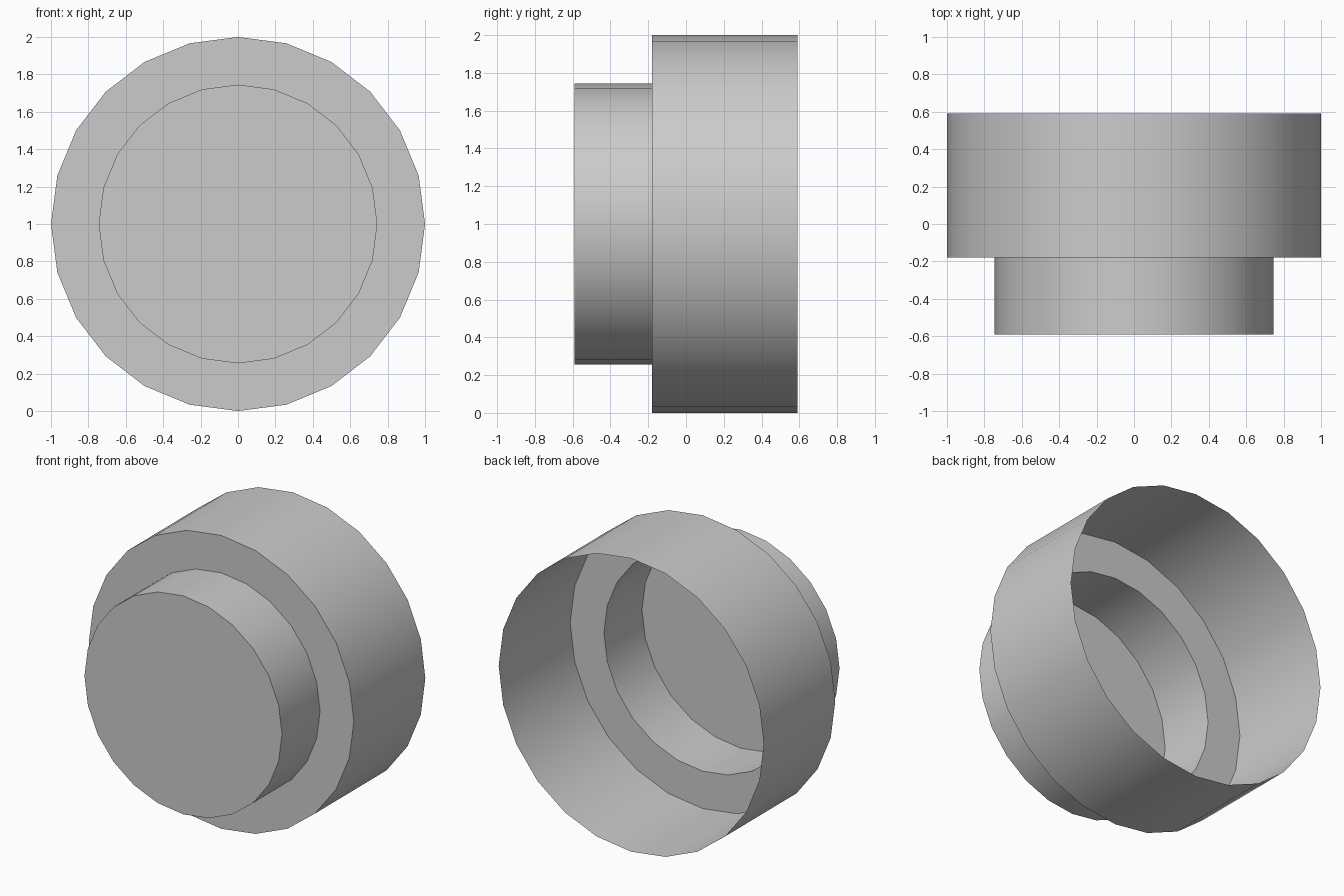
import bpy
import bmesh
from math import radians, sin, cos, tau

if "Cube" in bpy.data.objects:
    bpy.data.objects.remove(bpy.data.objects["Cube"], do_unlink=True)

SIDES = 24
FRONT, STEP, BACK = -0.59, -0.18, 0.59
CAP_RADIUS, BODY_RADIUS = 0.745, 1.0

grey = bpy.data.materials.new("light_grey")
grey.use_nodes = True
colour = (0.6, 0.6, 0.6, 1)
grey.diffuse_color = colour
grey.node_tree.nodes["Principled BSDF"].inputs["Base Color"].default_value = colour


def ring(bm, radius, y):
    """Circle of vertices around the front-to-back axis."""
    angles = [tau * i / SIDES for i in range(SIDES)]
    return [bm.verts.new((radius * sin(a), y, 1 + radius * cos(a))) for a in angles]


# Stepped thin shell: closed front disc, collar, open back
bm = bmesh.new()
profile = [(CAP_RADIUS, FRONT), (CAP_RADIUS, STEP), (BODY_RADIUS, STEP), (BODY_RADIUS, BACK)]
rings = [ring(bm, r, y) for r, y in profile]
bm.faces.new(rings[0])
for a, b in zip(rings, rings[1:]):
    for i in range(SIDES):
        j = (i + 1) % SIDES
        bm.faces.new((a[i], b[i], b[j], a[j]))
bmesh.ops.recalc_face_normals(bm, faces=bm.faces[:])
# The front disc must face forward
bm.faces.ensure_lookup_table()
if bm.faces[0].normal.y > 0:
    bmesh.ops.reverse_faces(bm, faces=bm.faces[:])

mesh = bpy.data.meshes.new("stepped_cap")
bm.to_mesh(mesh)
bm.free()
mesh.materials.append(grey)
cap = bpy.data.objects.new("stepped_cap", mesh)
bpy.context.collection.objects.link(cap)

# Smooth round walls, sharp rims
bpy.ops.object.select_all(action="DESELECT")
cap.select_set(True)
bpy.context.view_layer.objects.active = cap
bpy.ops.object.shade_smooth_by_angle(angle=radians(30))
